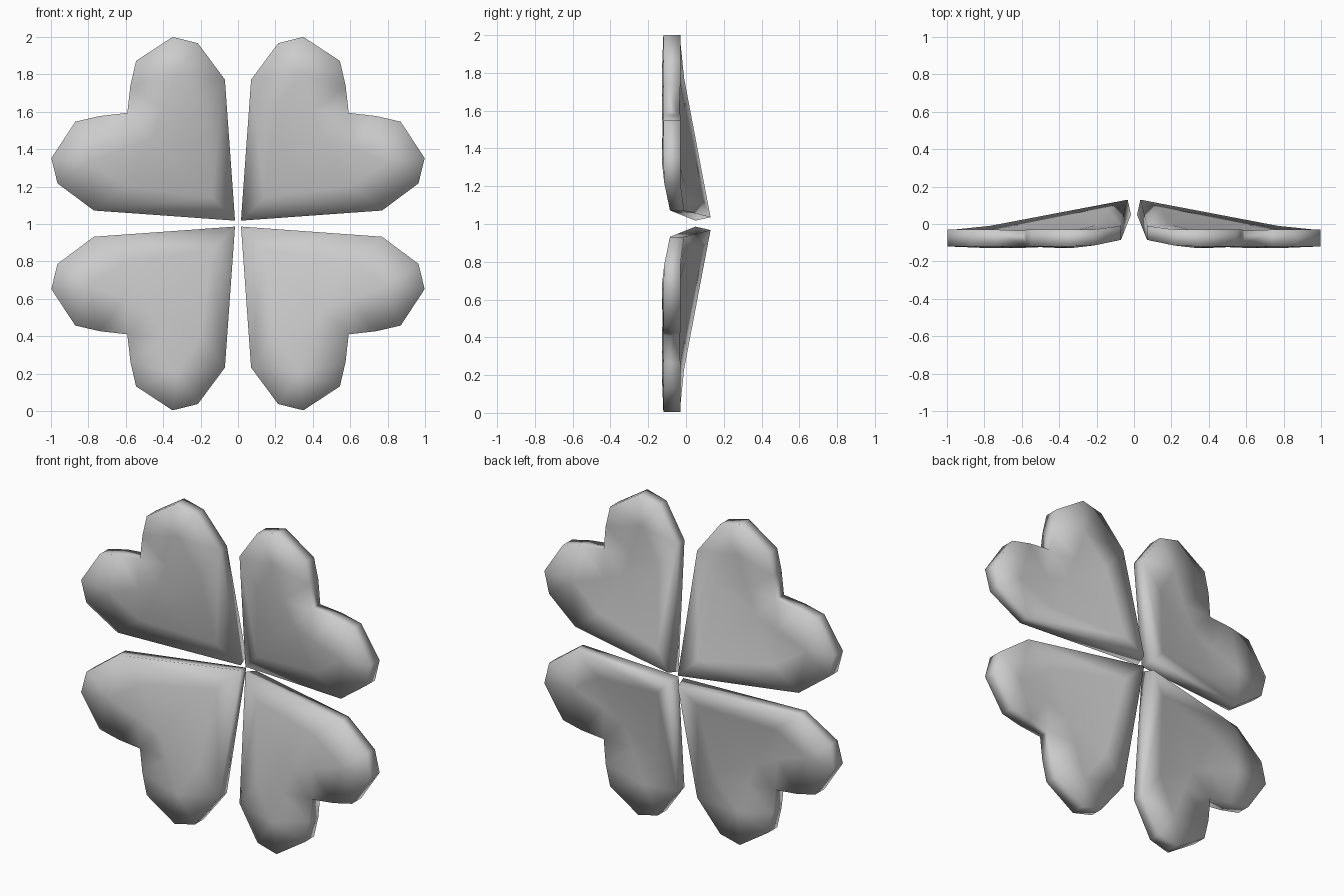
import bpy, bmesh
from mathutils import Vector
from mathutils.geometry import delaunay_2d_cdt

if "Cube" in bpy.data.objects:
    bpy.data.objects.remove(bpy.data.objects["Cube"])

CENTRE = 1.002

# Half of the heart outline from tip to notch: (across, up, front y, back y)
half = [
    (0.07, 0.77, -0.085, -0.01),
    (0.215, 0.965, -0.115, -0.03),
    (0.35, 0.998, -0.12, -0.03),
    (0.545, 0.87, -0.12, -0.03),
    (0.575, 0.74, -0.12, -0.03),
]
tip = (0.016, 0.016, 0.05, 0.13)
notch = (0.592, 0.592, -0.12, -0.035)


def swap(p):
    return (p[1], p[0], p[2], p[3])


outline = [tip] + half + [notch] + [swap(p) for p in reversed(half)]

# Inner points that give the puffed front and the hollow back
side = [(0.2, 0.6, -0.105, -0.005), (0.33, 0.8, -0.128, -0.04), (0.4, 0.6, -0.128, -0.04)]
inner = [(0.14, 0.14, -0.015, 0.085), (0.28, 0.28, -0.075, 0.04),
         (0.46, 0.46, -0.122, -0.035)]
inner += side + [swap(p) for p in side]


def leaf(name, sx, sz):
    pts = outline + inner
    n = len(outline)
    edges = [(i, (i + 1) % n) for i in range(n)]
    flat = [Vector((p[0], p[1])) for p in pts]
    _, _, faces, _, _, _ = delaunay_2d_cdt(flat, edges, [], 1, 1e-5)
    bm = bmesh.new()
    front = [bm.verts.new((sx * p[0], p[2], CENTRE + sz * p[1])) for p in pts]
    back = []
    for p in pts:
        k = 0.018 if p is tip else 0.0
        back.append(bm.verts.new((sx * (p[0] + k), p[3], CENTRE + sz * (p[1] + k))))
    # front and back skins
    for f in faces:
        bm.faces.new([front[i] for i in f])
        bm.faces.new([back[i] for i in reversed(f)])
    # rim
    for a, b in edges:
        bm.faces.new((front[a], front[b], back[b], back[a]))
    bmesh.ops.recalc_face_normals(bm, faces=bm.faces)
    for f in bm.faces:
        f.smooth = True
    me = bpy.data.meshes.new(name)
    bm.to_mesh(me)
    bm.free()
    ob = bpy.data.objects.new(name, me)
    bpy.context.collection.objects.link(ob)


# Four mirrored leaves around the centre
for sx, h in ((1, "right"), (-1, "left")):
    for sz, v in ((1, "upper"), (-1, "lower")):
        leaf(f"{v}_{h}_leaf", sx, sz)
